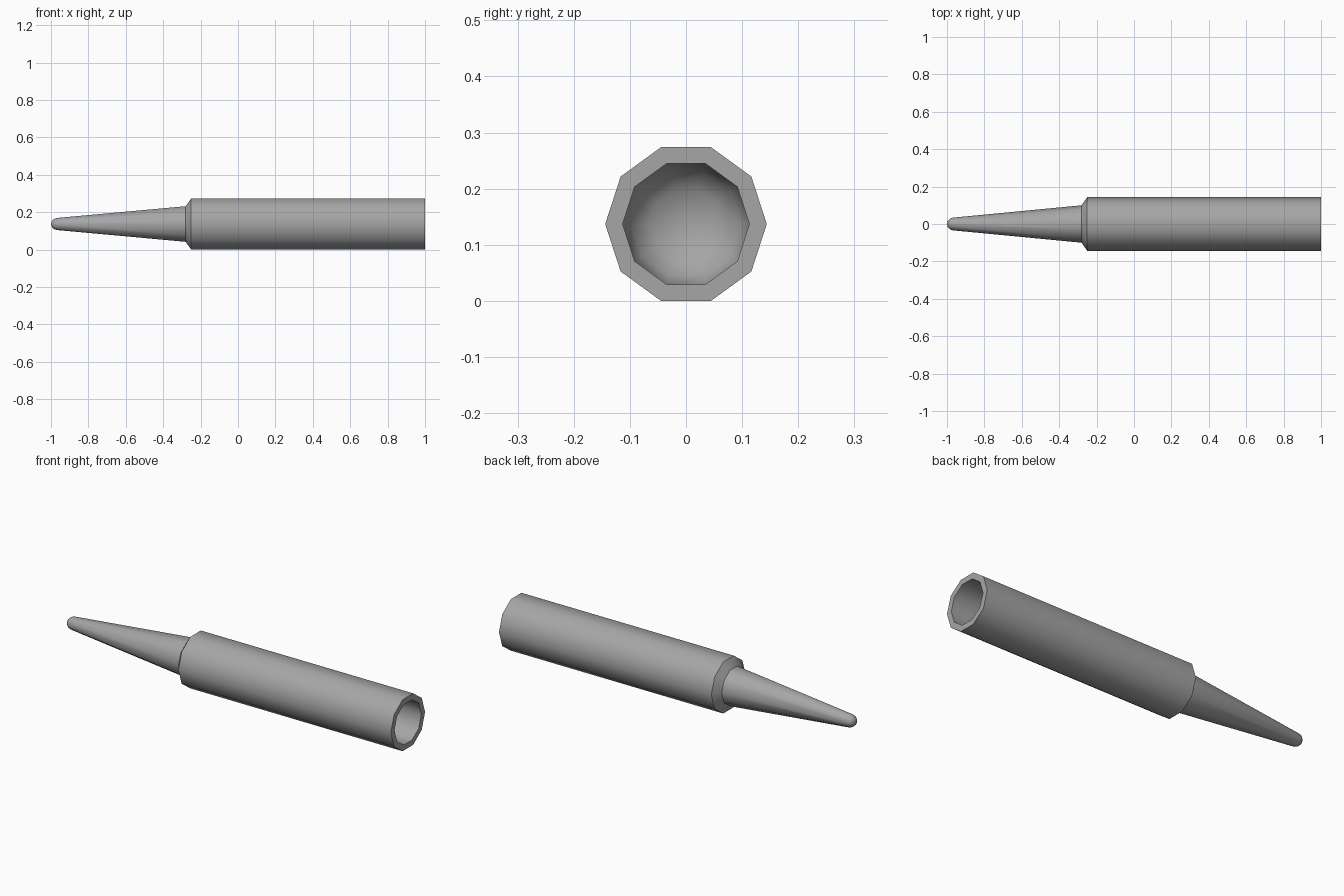
import bpy, bmesh, math

cube = bpy.data.objects.get("Cube")
if cube:
    bpy.data.objects.remove(cube, do_unlink=True)

SIDES = 10
RADIUS = 0.144
AXIS_Z = RADIUS * math.cos(math.pi / SIDES)

# Plain grey metal
metal = bpy.data.materials.new("grey_metal")
metal.use_nodes = True
grey = (0.38, 0.38, 0.38, 1)
metal.diffuse_color = grey
metal.node_tree.nodes["Principled BSDF"].inputs["Base Color"].default_value = grey


def lathe(name, profile):
    """Turn (x, radius) points around the x axis into a faceted solid."""
    bm = bmesh.new()
    verts = [bm.verts.new((x, r, 0)) for x, r in profile]
    edges = [bm.edges.new(pair) for pair in zip(verts, verts[1:])]
    bmesh.ops.spin(bm, geom=verts + edges, cent=(0, 0, 0), axis=(1, 0, 0),
                   angle=math.tau, steps=SIDES, use_duplicate=False)
    bmesh.ops.remove_doubles(bm, verts=bm.verts[:], dist=0.0005)
    bmesh.ops.recalc_face_normals(bm, faces=bm.faces[:])
    mesh = bpy.data.meshes.new(name)
    bm.to_mesh(mesh)
    bm.free()
    mesh.materials.append(metal)
    obj = bpy.data.objects.new(name, mesh)
    obj.location.z = AXIS_Z
    bpy.context.collection.objects.link(obj)
    bpy.ops.object.select_all(action='DESELECT')
    obj.select_set(True)
    bpy.context.view_layer.objects.active = obj
    bpy.ops.object.shade_smooth_by_angle(angle=math.radians(45))
    return obj


# Rounded point, long taper, shoulder chamfer and barrel
outside = [(-1, 0), (-0.995, 0.018), (-0.985, 0.028), (-0.968, 0.034),
           (-0.28, 0.1), (-0.25, RADIUS), (1, RADIUS)]
# Hollow bore with a domed bottom
bore = [(1, 0.113), (-0.13, 0.113), (-0.17, 0.098), (-0.2, 0.065), (-0.21, 0)]
lathe("hollow_tapered_tip", outside + bore)
